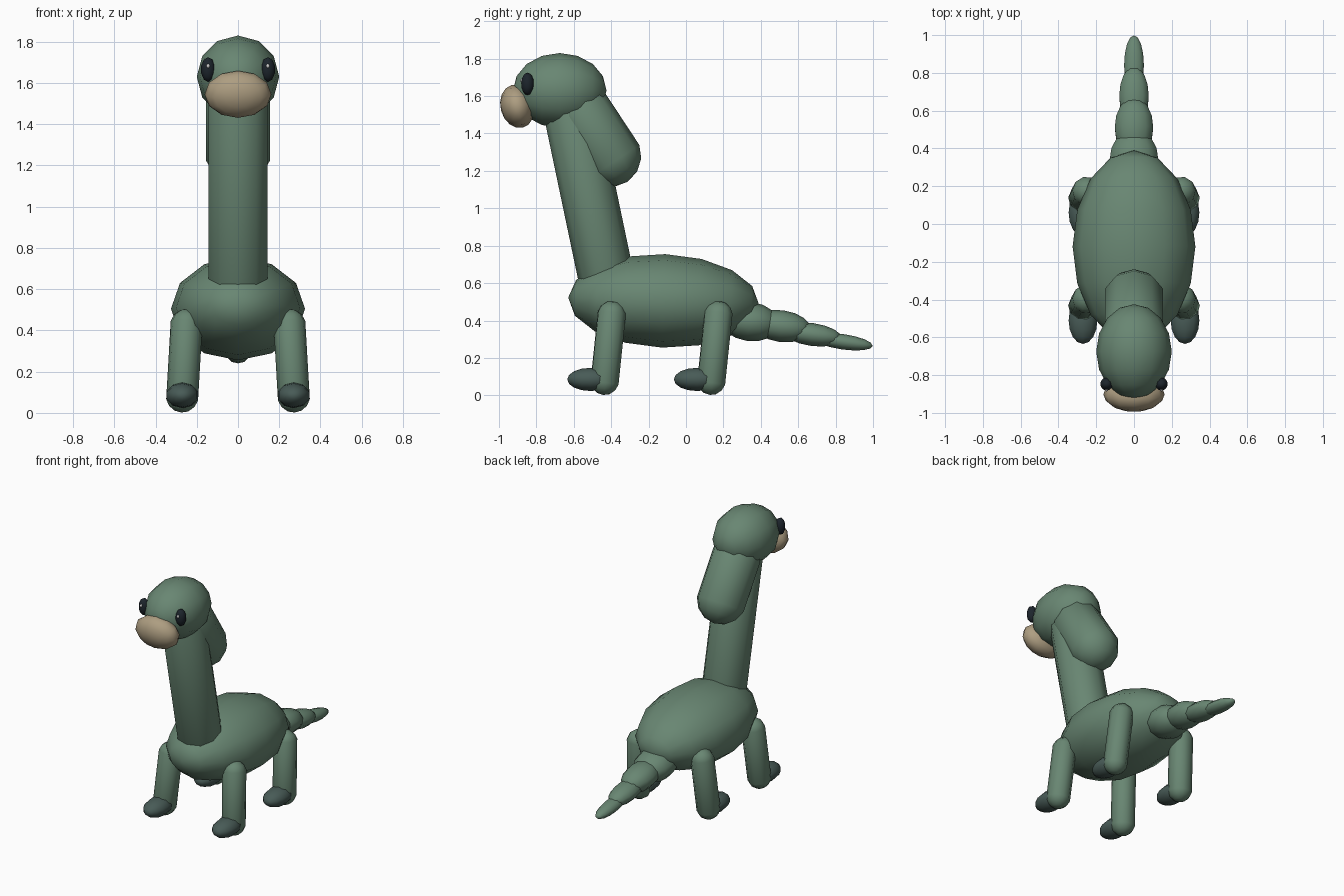
import bpy, bmesh, math
from mathutils import Vector, Matrix

if "Cube" in bpy.data.objects:
    bpy.data.objects.remove(bpy.data.objects["Cube"])


def material(name, rgb):
    m = bpy.data.materials.new(name)
    m.diffuse_color = (*rgb, 1)
    m.use_nodes = True
    m.node_tree.nodes["Principled BSDF"].inputs["Base Color"].default_value = m.diffuse_color
    return m


GREEN = material("green_skin", (0.14, 0.24, 0.17))
DARK = material("dark_green", (0.065, 0.105, 0.095))
TAN = material("tan", (0.42, 0.34, 0.22))
BLACK = material("eye_black", (0.012, 0.018, 0.025))
WHITE = material("white", (0.9, 0.9, 0.9))


def finish(name, bm, mat):
    bmesh.ops.recalc_face_normals(bm, faces=bm.faces)
    for f in bm.faces:
        f.smooth = True
    me = bpy.data.meshes.new(name)
    bm.to_mesh(me)
    bm.free()
    me.materials.append(mat)
    ob = bpy.data.objects.new(name, me)
    bpy.context.collection.objects.link(ob)
    return ob


def ellipsoid(name, center, radii, mat, tilt=0, segs=12, rings=8):
    """Sphere with its poles along y, scaled, then pitched about x (degrees)."""
    bm = bmesh.new()
    bmesh.ops.create_uvsphere(bm, u_segments=segs, v_segments=rings, radius=1)
    m = (Matrix.Translation(center) @ Matrix.Rotation(math.radians(tilt), 4, 'X')
         @ Matrix.Diagonal((*radii, 1)) @ Matrix.Rotation(math.pi / 2, 4, 'X'))
    bm.transform(m)
    return finish(name, bm, mat)


def capsule(name, a, b, r, mat, segs=10):
    """Round-ended tube between sphere centres a and b."""
    a, b = Vector(a), Vector(b)
    half = (b - a).length / 2
    bm = bmesh.new()
    bmesh.ops.create_uvsphere(bm, u_segments=segs, v_segments=7, radius=r * 1.02)
    for v in bm.verts:
        v.co.z += half if v.co.z > 0 else -half
    rot = Vector((0, 0, 1)).rotation_difference(b - a).to_matrix().to_4x4()
    bm.transform(Matrix.Translation((a + b) / 2) @ rot)
    return finish(name, bm, mat)


# Body, neck and the nape lobe behind the head
ellipsoid("body", (0, -0.12, 0.505), (0.325, 0.51, 0.25), GREEN, tilt=-2)
capsule("neck", (0, -0.41, 0.55), (0, -0.605, 1.48), 0.15, GREEN)
capsule("nape_lobe", (0, -0.405, 1.28), (0, -0.55, 1.50), 0.163, GREEN)

# Head and snout
ellipsoid("head", (0, -0.675, 1.63), (0.2, 0.25, 0.2), GREEN)
ellipsoid("snout", (0, -0.902, 1.545), (0.162, 0.09, 0.118), TAN, tilt=15)

# Tail: shrinking overlapping segments
for i, (y, z, rx, rz) in enumerate([(0.34, 0.395, 0.135, 0.105), (0.51, 0.37, 0.107, 0.085),
                                    (0.675, 0.325, 0.082, 0.061), (0.84, 0.286, 0.055, 0.041)]):
    ellipsoid(f"tail_segment_{i + 1}", (0, y, z), (rx, 0.16, rz), GREEN, tilt=-8, segs=10)

# Eyes, legs and feet on both sides
for side, s in (("right", -1), ("left", 1)):
    ellipsoid(f"eye_{side}", (s * 0.145, -0.847, 1.665), (0.035, 0.034, 0.06), BLACK, segs=10)
    ellipsoid(f"eye_glint_{side}", (s * 0.145, -0.877, 1.682), (0.009, 0.009, 0.011), WHITE, segs=8, rings=6)
    for end, dy in (("front", 0), ("rear", 0.57)):
        capsule(f"{end}_leg_{side}", (s * 0.25, -0.398 + dy, 0.425),
                (s * 0.27, -0.434 + dy, 0.081), 0.078, GREEN)
        ellipsoid(f"{end}_foot_{side}", (s * 0.27, -0.51 + dy, 0.085),
                  (0.08, 0.125, 0.062), DARK, segs=10)
